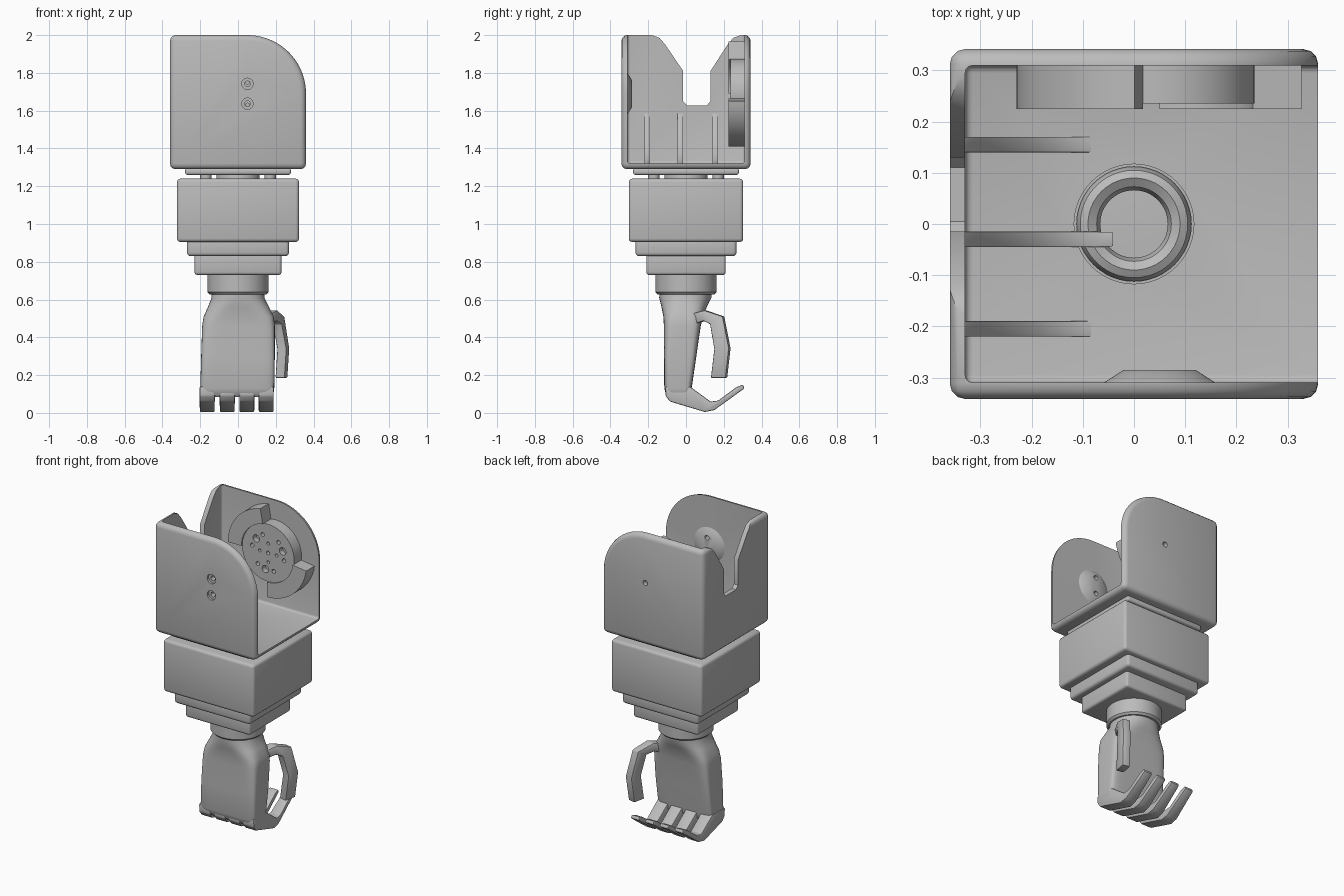
import bpy, bmesh
from math import sin, cos, pi, radians, copysign
from mathutils import Vector

cube = bpy.data.objects.get("Cube")
if cube:
    bpy.data.objects.remove(cube, do_unlink=True)

grey = bpy.data.materials.new("light grey plastic")
grey.use_nodes = True
grey.diffuse_color = (0.5, 0.5, 0.5, 1)
grey.node_tree.nodes["Principled BSDF"].inputs["Base Color"].default_value = (0.5, 0.5, 0.5, 1)


def apply(obj, modifier):
    bpy.ops.object.select_all(action='DESELECT')
    obj.select_set(True)
    bpy.context.view_layer.objects.active = obj
    bpy.ops.object.modifier_apply(modifier=modifier.name)


def loft(name, rings, bevel=0.0, closed=False, segments=3):
    """Skin a list of equal rings; cap the ends or close the loop."""
    bm = bmesh.new()
    rows = [[bm.verts.new(p) for p in ring] for ring in rings]
    pairs = list(zip(rows, rows[1:])) + ([(rows[-1], rows[0])] if closed else [])
    n = len(rows[0])
    for a, b in pairs:
        for i in range(n):
            j = (i + 1) % n
            bm.faces.new((a[i], a[j], b[j], b[i]))
    if not closed:
        bm.faces.new(rows[0])
        bm.faces.new(rows[-1])
    bmesh.ops.recalc_face_normals(bm, faces=bm.faces)
    mesh = bpy.data.meshes.new(name)
    bm.to_mesh(mesh)
    bm.free()
    mesh.materials.append(grey)
    obj = bpy.data.objects.new(name, mesh)
    bpy.context.collection.objects.link(obj)
    if bevel:
        mod = obj.modifiers.new("round", 'BEVEL')
        mod.width, mod.segments, mod.limit_method = bevel, segments, 'ANGLE'
        apply(obj, mod)
    return obj


def prism_y(name, pts, y0, y1, bevel=0.0):
    return loft(name, [[(x, y, z) for x, z in pts] for y in (y0, y1)], bevel)


def prism_x(name, pts, x0, x1, bevel=0.0):
    return loft(name, [[(x, y, z) for y, z in pts] for x in (x0, x1)], bevel)


def block(name, hx, hy, z0, z1, bevel=0.0):
    corners = ((-hx, -hy), (hx, -hy), (hx, hy), (-hx, hy))
    return loft(name, [[(x, y, z) for x, y in corners] for z in (z0, z1)], bevel)


def arc(cx, cz, r, a0, a1, n):
    angles = [radians(a0 + (a1 - a0) * i / n) for i in range(n + 1)]
    return [(cx + r * cos(a), cz + r * sin(a)) for a in angles]


def disc_y(name, cx, cz, r0, r1, y0, y1, n=48):
    """Cylinder or cone along y."""
    rings = [[(x, y, z) for x, z in arc(cx, cz, r, 0, 360, n)[:-1]]
             for r, y in ((r0, y0), (r1, y1))]
    return loft(name, rings)


def turned(name, profile, n=48, closed=False):
    """Turned part about the z axis from (radius, height) points."""
    return loft(name, [[(x, y, z) for x, y in arc(0, 0, r, 0, 360, n)[:-1]]
                       for r, z in profile], closed=closed)


def cut(obj, cutter):
    mod = obj.modifiers.new("cut", 'BOOLEAN')
    mod.operation, mod.object, mod.solver = 'DIFFERENCE', cutter, 'EXACT'
    apply(obj, mod)
    bpy.data.objects.remove(cutter, do_unlink=True)


# Open elbow bracket: rounded shell, hollowed, with a notched side wall
PX, PZ = 0.05, 1.69     # pivot axis
shell = prism_y("elbow_bracket", [(-0.36, 1.29), (0.36, 1.29)] + arc(PX, PZ, 0.31, 0, 90, 20)
                + [(-0.36, 2.0)], -0.342, 0.342, 0.03)
cut(shell, loft("cavity", [[(x, y, z) for x, y in ((-0.33, -0.31), (1, -0.31), (1, 0.31), (-0.33, 0.31))]
                           for z in (1.32, 2.5)], 0.015))
notch = [(-0.18, 2.1), (-0.18, 2.0), (-0.14, 1.985), (-0.11, 1.95), (-0.015, 1.81), (-0.015, 1.65),
         (0.005, 1.628), (0.11, 1.628), (0.13, 1.65), (0.13, 1.81), (0.22, 1.95), (0.25, 1.985),
         (0.29, 2.0), (0.29, 2.1)]
cut(shell, prism_x("notch", notch, -0.5, -0.2))
cut(shell, turned("floor_bore", [(0.117, 1.2), (0.117, 1.4)]))
for dz in (0.052, -0.053):
    cut(shell, disc_y("screw_recess", PX, PZ + dz, 0.03, 0.03, -0.4, -0.327, 24))
    cut(shell, disc_y("screw_hole", PX, PZ + dz, 0.015, 0.015, -0.4, -0.2, 16))
cut(shell, disc_y("pivot_hole", PX, PZ, 0.017, 0.017, 0.2, 0.4, 16))

# Gussets between wall and floor
for i, y in enumerate((-0.205, -0.03, 0.155)):
    curve = [(-0.34 + 0.3 * t, 1.315 + 0.29 * (1 - t) ** 2.2) for t in [k / 8 for k in range(9)]]
    prism_y(f"gusset_{i + 1}", [(-0.34, 1.31)] + curve, y - 0.015, y + 0.015, 0.004)

# Servo mount on the back plate: drilled disc and two raised collar quarters
horn = disc_y("servo_disc", PX, PZ, 0.185, 0.185, 0.235, 0.315)
for r, size, count, start in ((0.0, 0.012, 1, 0), (0.11, 0.024, 3, 20), (0.115, 0.013, 6, 50), (0.06, 0.01, 4, 0)):
    for k in range(count):
        a = radians(start + 360 * k / count)
        cut(horn, disc_y("drill", PX + r * cos(a), PZ + r * sin(a), size, size, 0.1, 0.27, 12))
for name, a0, a1 in (("upper_collar", 100, 180), ("lower_collar", -90, -8)):
    prism_y(name, arc(PX, PZ, 0.28, a0, a1, 20) + arc(PX, PZ, 0.184, a1, a0, 20), 0.225, 0.315)

# Pivot boss on the front plate
boss = disc_y("pivot_boss", PX, PZ, 0.112, 0.07, -0.312, -0.285)
for dz in (0.052, -0.053):
    cut(boss, disc_y("screw_hole", PX, PZ + dz, 0.015, 0.015, -0.4, -0.2, 16))

# Rotary joint: rounded hollow shaft, plate and spacers
turned("hollow_shaft", [(0.066, 1.2), (0.066, 1.285), (0.073, 1.305), (0.09, 1.316),
                        (0.105, 1.308), (0.114, 1.285), (0.114, 1.2)], closed=True)
plate = block("swivel_plate", 0.28, 0.28, 1.26, 1.295, 0.012)
cut(plate, turned("plate_bore", [(0.112, 1.1), (0.112, 1.4)]))
for x in (-0.17, 0.17):
    for y in (-0.17, 0.17):
        loft("spacer", [[(x + a, y + b, z) for a, b in arc(0, 0, 0.03, 0, 360, 16)[:-1]] for z in (1.22, 1.28)])

# Forearm housing and its two lower steps
block("forearm_housing", 0.323, 0.303, 0.905, 1.24, 0.018)
block("upper_step", 0.27, 0.267, 0.83, 0.93, 0.018)
block("lower_step", 0.23, 0.21, 0.73, 0.85, 0.015)
turned("wrist_collar", [(0.15, 0.628), (0.162, 0.64), (0.162, 0.75)])


# Palm: from round wrist to flat slab
def squircle(z, x0, x1, y0, y1, power, n=48):
    ring = []
    for k in range(n):
        a = 2 * pi * (k + 0.5) / n
        c, s = cos(a), sin(a)
        ring.append(((x0 + x1) / 2 + (x1 - x0) / 2 * copysign(abs(c) ** (2 / power), c),
                     (y0 + y1) / 2 + (y1 - y0) / 2 * copysign(abs(s) ** (2 / power), s), z))
    return ring


loft("palm", [squircle(*row) for row in (
    (0.66, -0.14, 0.14, -0.14, 0.14, 2), (0.61, -0.14, 0.14, -0.142, 0.135, 2.2),
    (0.56, -0.16, 0.165, -0.13, 0.11, 3), (0.51, -0.182, 0.19, -0.12, 0.09, 4.5),
    (0.46, -0.19, 0.195, -0.117, 0.078, 6), (0.3, -0.195, 0.195, -0.117, 0.055, 8),
    (0.13, -0.2, 0.192, -0.115, 0.03, 8), (0.1, -0.195, 0.188, -0.107, 0.025, 7),
    (0.085, -0.185, 0.178, -0.095, 0.01, 6))])

# Fingers curled towards the palm side, narrowing at the tips
finger = [(-0.11, 0.14), (-0.108, 0.09), (-0.085, 0.06), (0.1, 0.005), (0.15, 0.015),
          (0.31, 0.13), (0.3, 0.15), (0.265, 0.135), (0.17, 0.065), (0.13, 0.06), (0.02, 0.14)]
for i, x in enumerate((-0.163, -0.057, 0.047, 0.149)):
    rings = []
    for side in (-1, 1):
        rings.append([(x + side * (0.04 - 0.05 * max(0, y - 0.1)), y, z) for y, z in finger])
    loft(f"finger_{i + 1}", rings, 0.007, segments=2)

# Thumb: flat bars swept along a bent path
path = [Vector(p) for p in ((0.15, 0.05, 0.5), (0.18, 0.1, 0.515), (0.215, 0.165, 0.49),
                            (0.24, 0.193, 0.34), (0.23, 0.175, 0.185))]
rings = []
for i, p in enumerate(path):
    along = (path[min(i + 1, len(path) - 1)] - path[max(i - 1, 0)]).normalized()
    if i == len(path) - 1:
        along = Vector((0, 0, -1))
    side = Vector((1, -0.2, 0)).normalized()
    up = along.cross(side).normalized()
    w, h = (0.025, 0.04) if i > 1 else (0.03, 0.028)
    rings.append([p + side * a * w + up * b * h for a, b in ((-1, -1), (1, -1), (1, 1), (-1, 1))])
loft("thumb", rings, 0.006, segments=2)

# Smooth shading with sharp edges kept
bpy.ops.object.select_all(action='DESELECT')
for obj in bpy.context.collection.objects:
    if obj.type == 'MESH':
        obj.select_set(True)
        bpy.context.view_layer.objects.active = obj
bpy.ops.object.shade_smooth_by_angle(angle=radians(35))
